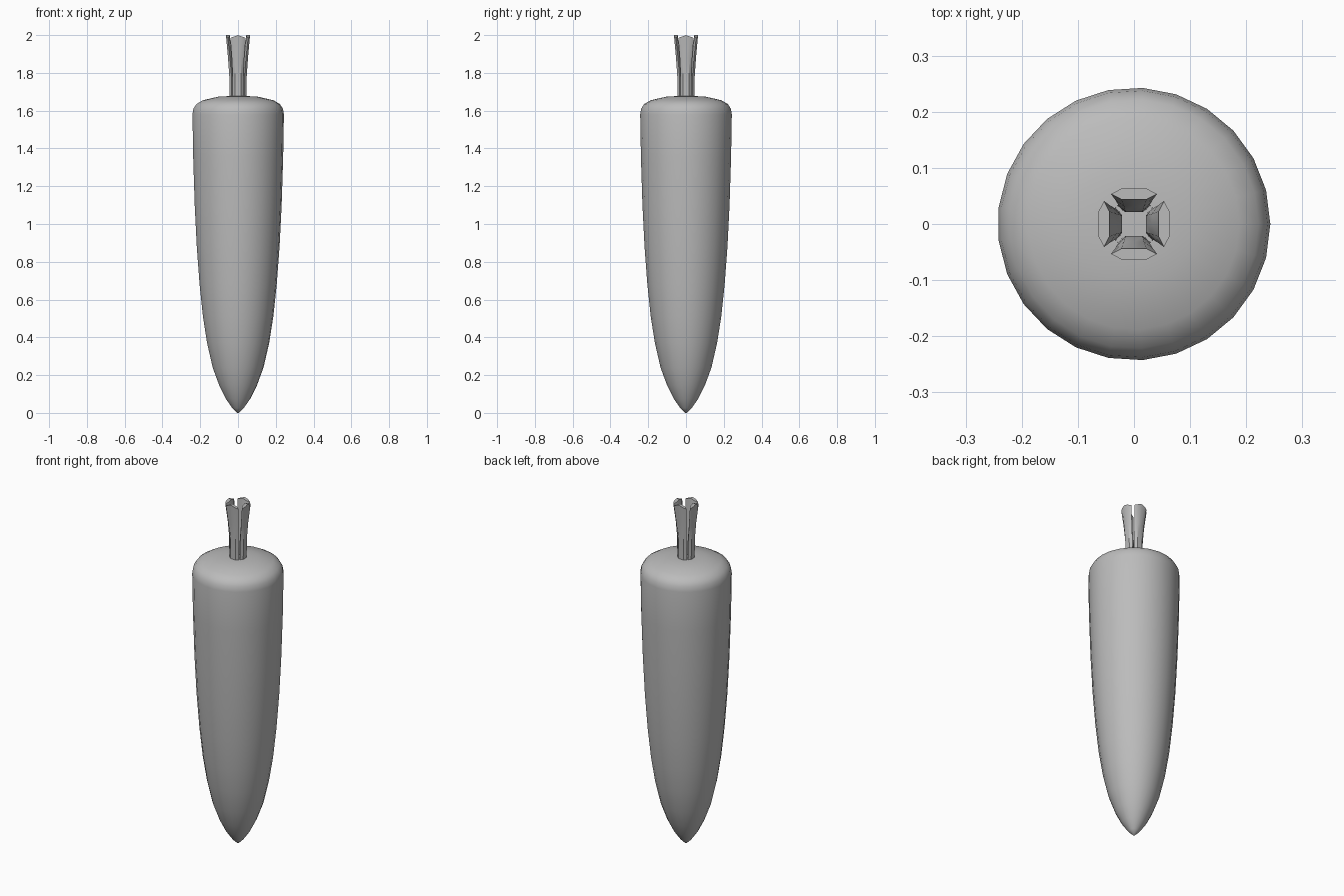
import bpy
import math

cube = bpy.data.objects.get("Cube")
if cube:
    bpy.data.objects.remove(cube)

grey = bpy.data.materials.new("plain grey")
grey.use_nodes = True
colour = (0.5, 0.5, 0.5, 1)
grey.diffuse_color = colour
grey.node_tree.nodes["Principled BSDF"].inputs["Base Color"].default_value = colour


def loft(name, rings, angle):
    """Skin a stack of equal rings, closing both ends."""
    n = len(rings[0])
    verts = [p for ring in rings for p in ring]
    faces = [(k * n + i, k * n + (i + 1) % n, (k + 1) * n + (i + 1) % n, (k + 1) * n + i)
             for k in range(len(rings) - 1) for i in range(n)]
    faces.append(tuple(reversed(range(n))))
    faces.append(tuple(range(len(verts) - n, len(verts))))
    mesh = bpy.data.meshes.new(name)
    mesh.from_pydata(verts, [], faces)
    mesh.materials.append(grey)
    obj = bpy.data.objects.new(name, mesh)
    bpy.context.collection.objects.link(obj)
    bpy.ops.object.select_all(action="DESELECT")
    obj.select_set(True)
    bpy.context.view_layer.objects.active = obj
    bpy.ops.object.shade_smooth_by_angle(angle=math.radians(angle))
    return obj


# Root body: (radius, height) profile turned around the axis
SIDES = 25
profile = [(0.004, 0), (0.03, 0.025), (0.065, 0.075), (0.1, 0.145), (0.135, 0.24),
           (0.165, 0.37), (0.187, 0.51), (0.205, 0.68), (0.22, 0.88), (0.231, 1.1),
           (0.239, 1.35), (0.243, 1.58), (0.238, 1.61), (0.222, 1.635),
           (0.188, 1.655), (0.105, 1.674), (0.05, 1.677)]
turns = [i * math.tau / SIDES for i in range(SIDES)]
loft("root_body", [[(r * math.cos(a), r * math.sin(a), z) for a in turns]
                   for r, z in profile], 50)

# Four flared stalks: (half width, inner, outer, height) sections
sections = [(0.03, 0.021, 0.045, 1.66), (0.028, 0.022, 0.046, 1.78),
            (0.033, 0.032, 0.053, 1.88), (0.041, 0.044, 0.063, 1.985)]


def stalk_ring(w, inner, outer, z, turn, peak):
    mid = (inner + outer) / 2
    flat = [(-w, mid), (-0.55 * w, inner), (0, inner), (0.55 * w, inner),
            (w, mid), (0.55 * w, outer), (0, outer), (-0.55 * w, outer)]
    c, s = math.cos(turn), math.sin(turn)
    return [(x * c - y * s, x * s + y * c, z + peak * (1 - abs(x) / w)) for x, y in flat]


for k, side in enumerate(("back", "right", "front", "left")):
    rings = [stalk_ring(*sec, k * math.pi / 2, 0.015 if sec is sections[-1] else 0)
             for sec in sections]
    loft(side + "_stalk", rings, 35)
